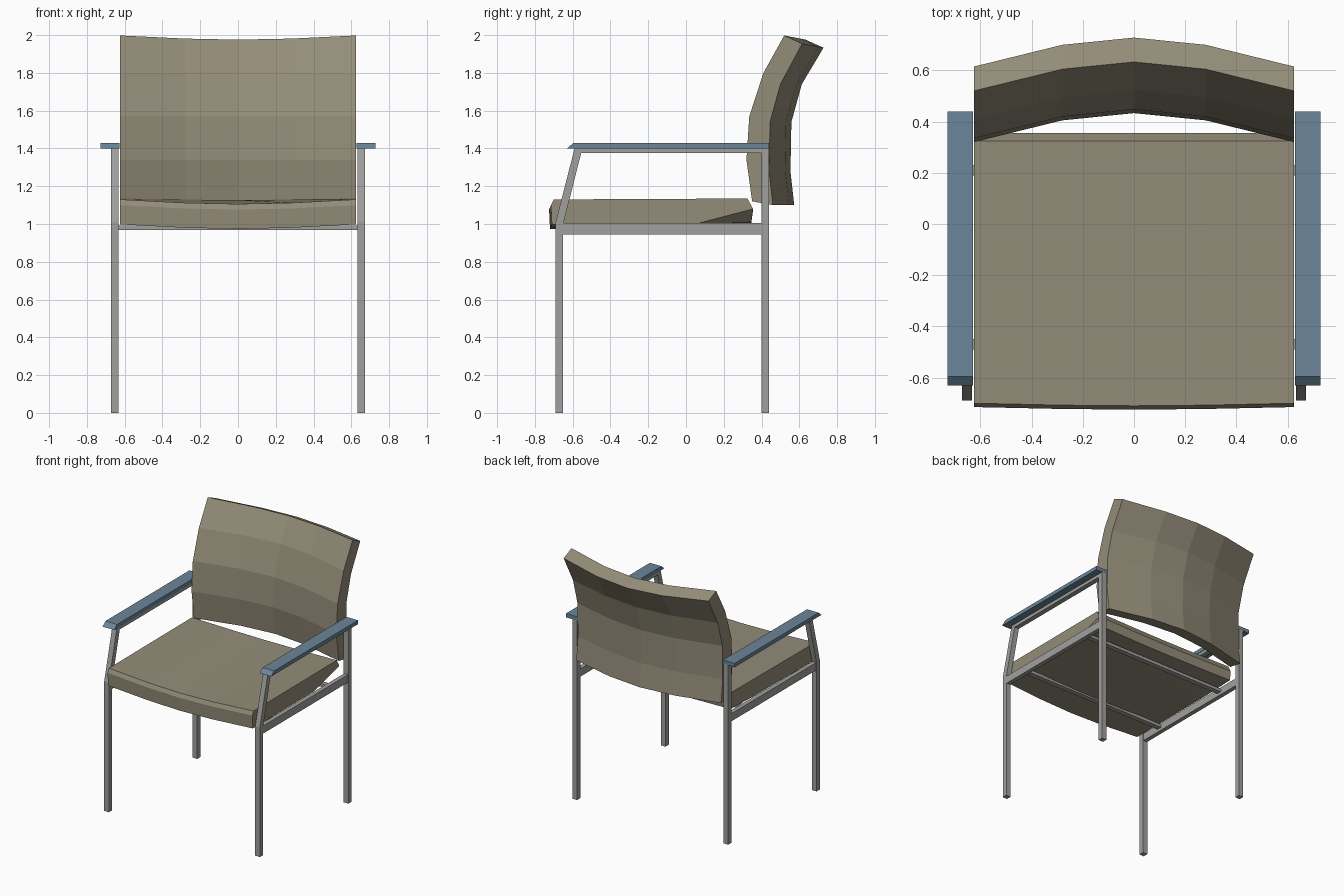
import bpy, bmesh

if "Cube" in bpy.data.objects:
    bpy.data.objects.remove(bpy.data.objects["Cube"])


def material(name, rgb):
    m = bpy.data.materials.new(name)
    m.diffuse_color = (*rgb, 1)
    m.use_nodes = True
    m.node_tree.nodes["Principled BSDF"].inputs["Base Color"].default_value = m.diffuse_color
    return m


FABRIC = material("tan_fabric", (0.295, 0.265, 0.19))
BLUE = material("blue_armrest", (0.145, 0.235, 0.315))
METAL = material("grey_metal", (0.35, 0.35, 0.34))


def loft(name, rings, mat, caps=None):
    """Bridge closed rings of points and close both ends."""
    bm = bmesh.new()
    rows = [[bm.verts.new(p) for p in ring] for ring in rings]
    n = len(rows[0])
    for a, b in zip(rows, rows[1:]):
        for i in range(n):
            j = (i + 1) % n
            bm.faces.new((a[i], a[j], b[j], b[i]))
    for row in (rows[0], rows[-1]):
        for cap in caps or [range(n)]:
            bm.faces.new([row[i] for i in cap])
    bmesh.ops.recalc_face_normals(bm, faces=bm.faces)
    mesh = bpy.data.meshes.new(name)
    bm.to_mesh(mesh)
    bm.free()
    mesh.materials.append(mat)
    obj = bpy.data.objects.new(name, mesh)
    bpy.context.collection.objects.link(obj)
    return obj


def side_prism(name, profile, x0, x1, mat):
    """Extrude a (y, z) profile along x."""
    return loft(name, [[(x, y, z) for y, z in profile] for x in (x0, x1)], mat)


# Bent tube frame, rail and armrest on each side
frame = [(-0.69, 0), (-0.65, 0), (-0.65, 1.0), (-0.555, 1.375), (0.40, 1.375),
         (0.40, 0), (0.44, 0), (0.44, 1.40), (-0.59, 1.40), (-0.69, 1.01)]
rail = [(-0.66, 0.945), (0.41, 0.945), (0.41, 1.005), (-0.66, 1.005)]
arm = [(-0.63, 1.40), (0.44, 1.40), (0.44, 1.43), (-0.595, 1.43)]
for side, s in (("left", -1), ("right", 1)):
    side_prism(f"{side}_leg_frame", frame, s * 0.632, s * 0.672, METAL)
    side_prism(f"{side}_seat_rail", rail, s * 0.635, s * 0.669, METAL)
    side_prism(f"{side}_armrest", arm, s * 0.628, s * 0.728, BLUE)

# Cross bars under the seat
for name, y in (("front", -0.47), ("rear", 0.21)):
    bar = [(y - 0.02, 0.968), (y + 0.02, 0.968), (y + 0.02, 0.992), (y - 0.02, 0.992)]
    side_prism(f"{name}_cross_bar", bar, -0.64, 0.64, METAL)

# Column positions with the amount of curve at each one
columns = [(-0.625, 0), (-0.28, 0.75), (0, 1), (0.28, 0.75), (0.625, 0)]

# Seat cushion: sags towards the middle, most at the front
seat = [(-0.71, 0.998), (0.05, 1.0), (0.345, 1.01), (0.355, 1.08),
        (0.325, 1.135), (-0.70, 1.13), (-0.715, 1.10)]
rings = []
for x, c in columns:
    ring = []
    for y, z in seat:
        front = y < -0.5
        ring.append((x, y - (0.01 * c if front else 0), z - (0.024 if front else 0.008) * c))
    rings.append(ring)
rings[-1][2] = (0.56, 0.345, 1.01)  # tucked rear right corner
loft("seat_cushion", rings, FABRIC, caps=[(0, 1, 3, 4, 5, 6), (1, 2, 3)])

# Backrest: curved in profile and bowed backwards across its width
back = [(0.35, 1.12), (0.32, 1.34), (0.335, 1.57), (0.41, 1.80), (0.52, 1.998),
        (0.615, 1.955), (0.50, 1.74), (0.445, 1.54), (0.44, 1.28), (0.46, 1.10)]
rings = [[(x, y + 0.113 * c, z - (0.022 * c if z > 1.9 else 0)) for y, z in back]
         for x, c in columns]
n = len(back)
loft("backrest", rings, FABRIC,
     caps=[(i, i + 1, n - 2 - i, n - 1 - i) for i in range(4)])
